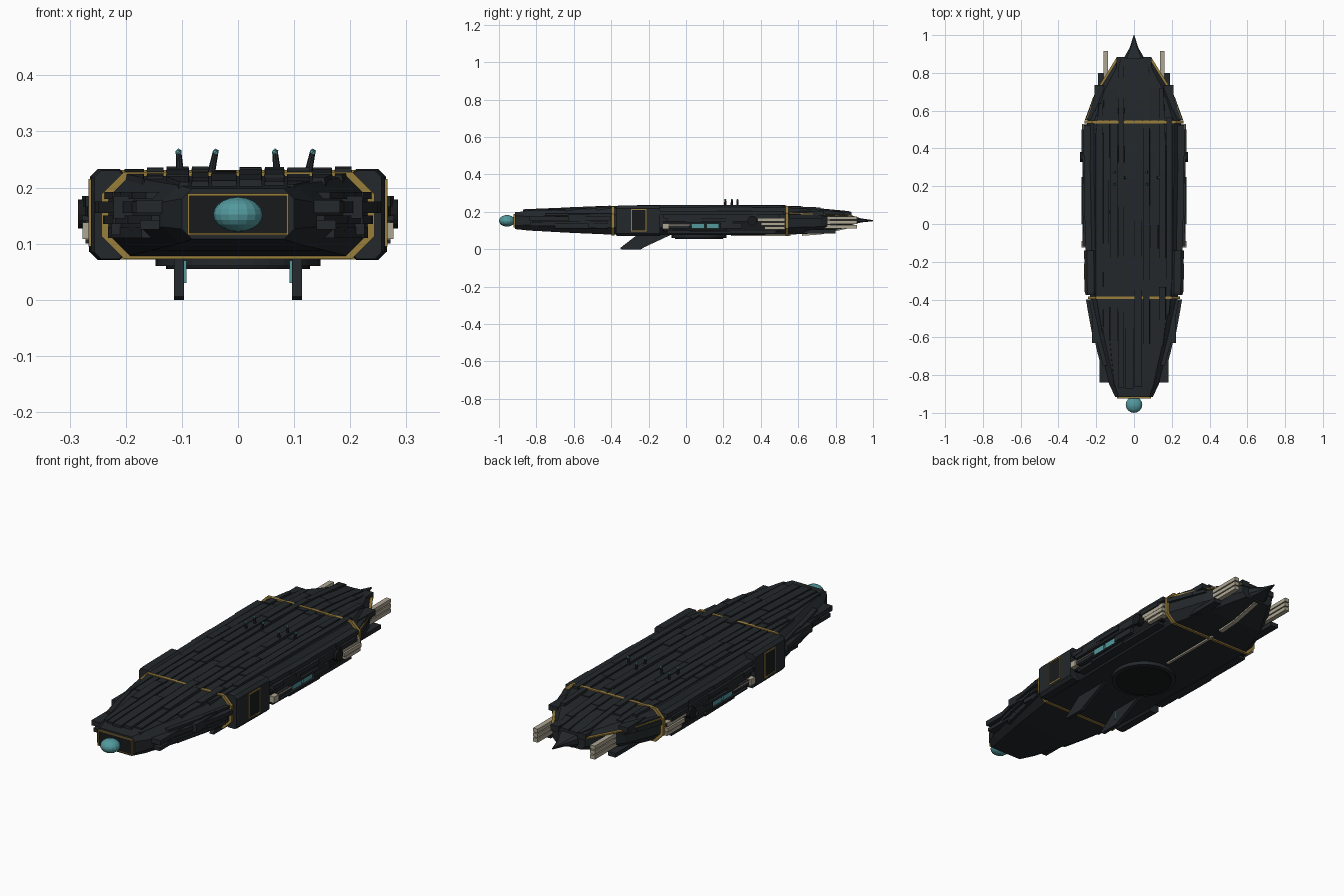
import bpy, bmesh, math, random
from mathutils import Matrix, Vector

if "Cube" in bpy.data.objects:
    bpy.data.objects.remove(bpy.data.objects["Cube"])

random.seed(7)


def material(name, rgb):
    m = bpy.data.materials.new(name)
    m.diffuse_color = (*rgb, 1)
    m.use_nodes = True
    m.node_tree.nodes["Principled BSDF"].inputs["Base Color"].default_value = m.diffuse_color
    return m


DARK = material("dark_plating", (0.017, 0.021, 0.024))
BLACK = material("black_recess", (0.009, 0.010, 0.011))
GOLD = material("gold_trim", (0.32, 0.21, 0.045))
TEAL = material("teal_glow", (0.085, 0.32, 0.34))
CREAM = material("cream_rail", (0.42, 0.38, 0.29))


def finish(bm, name, mat):
    bmesh.ops.recalc_face_normals(bm, faces=bm.faces)
    me = bpy.data.meshes.new(name)
    bm.to_mesh(me)
    bm.free()
    me.materials.append(mat)
    ob = bpy.data.objects.new(name, me)
    bpy.context.collection.objects.link(ob)
    return ob


def skin(bm, rings, caps=True):
    """Join point rings into a closed tube."""
    vs = [[bm.verts.new(p) for p in r] for r in rings]
    n = len(vs[0])
    for a, b in zip(vs, vs[1:]):
        for i in range(n):
            bm.faces.new((a[i], a[(i + 1) % n], b[(i + 1) % n], b[i]))
    if caps:
        bm.faces.new(vs[0])
        bm.faces.new(vs[-1])
    return vs


def octagon(y, w, zb, zt, c, cx=0):
    q = [(w - c, zb), (w, zb + c), (w, zt - c), (w - c, zt)]
    return [(cx + x, y, z) for x, z in q] + [(cx - x, y, z) for x, z in reversed(q)]


def box(bm, x0, x1, y0, y1, z0, z1, both=True):
    for s in ((1, -1) if both else (1,)):
        skin(bm, [[(s * x0, y, z0), (s * x1, y, z0), (s * x1, y, z1), (s * x0, y, z1)] for y in (y0, y1)])


def boxes(name, mat, items, both=True):
    bm = bmesh.new()
    for it in items:
        box(bm, *it, both=both)
    return finish(bm, name, mat)


# Main hull: y, half width, bottom, top, chamfer
SEC = [(-.915, .10, .108, .198, .018), (-.84, .135, .10, .204, .03), (-.62, .19, .088, .212, .036),
       (-.39, .232, .078, .221, .038), (-.14, .243, .077, .224, .038), (.3, .25, .077, .225, .038),
       (.54, .25, .078, .223, .038), (.72, .185, .086, .212, .035), (.88, .085, .12, .192, .02)]
bm = bmesh.new()
skin(bm, [octagon(*s) for s in SEC])
finish(bm, "hull", DARK)


def hull_at(y):
    for a, b in zip(SEC, SEC[1:]):
        if y <= b[0]:
            t = (y - a[0]) / (b[0] - a[0])
            return [p + (q - p) * t for p, q in zip(a, b)]
    return list(SEC[-1])


# Tail spike
bm = bmesh.new()
skin(bm, [octagon(*s) for s in [(.86, .06, .122, .19, .015), (.895, .045, .132, .178, .012),
                                (.935, .022, .143, .165, .006), (1.0, .002, .150, .156, .001)]])
finish(bm, "tail_spike", DARK)

# Long deck planks with staggered joints, following the hull top
bm = bmesh.new()
edges = [-.205, -.165, -.13, -.085, -.05, 0, .045, .085, .13, .17, .205]
for xa, xb in zip(edges, edges[1:]):
    y = -.84 - random.uniform(0, .05)
    while y < .86:
        y2 = min(y + random.uniform(.12, .32), .88)
        h = random.uniform(.003, .013)
        rings = []
        for yy in (y, y2):
            s = hull_at(yy)
            lim = s[1] - s[4] * .75
            a, b = max(-lim, min(lim, xa)), max(-lim, min(lim, xb))
            if b - a < .006:
                break
            z0, z1 = s[3] - .012, s[3] + h
            rings.append([(a, yy, z0), (b, yy, z0), (b - .003, yy, z1), (a + .003, yy, z1)])
        if len(rings) == 2:
            skin(bm, rings)
        y = y2
finish(bm, "deck_planks", DARK)

# Stepped armour strips along the flanks
bm = bmesh.new()
for lo, hi, ya, yb, out in [(.165, .185, -.12, .5, .031), (.148, .165, -.1, .53, .027),
                            (.185, .205, -.14, .54, .020), (.085, .097, -.1, .5, .018),
                            (.135, .15, -.82, -.42, .02), (.155, .175, -.82, -.40, .027),
                            (.18, .192, -.75, -.40, .012), (.11, .13, -.7, -.42, .010),
                            (.165, .185, .55, .73, .014), (.19, .2, .55, .68, .012)]:
    y = ya
    while y < yb - .02:
        y2 = min(y + random.uniform(.07, .17), yb)
        o = out - random.uniform(0, .009)
        for s in (1, -1):
            rings = []
            for yy in (y, y2):
                w = s * (hull_at(yy)[1] + o)
                i = s * (hull_at(yy)[1] - .03)
                rings.append([(i, yy, lo), (w, yy, lo), (w, yy, hi), (i, yy, hi)])
            skin(bm, rings)
        y = y2
finish(bm, "flank_armour", DARK)
boxes("stub_plates", DARK, [
    (.135, .182, -.84, -.63, .155, .178), (.14, .175, -.835, -.62, .125, .142),
    (.17, .222, -.63, -.40, .145, .185), (.18, .225, -.52, -.41, .115, .135),
    (.16, .208, .56, .735, .18, .205), (.15, .19, .6, .80, .085, .105),
    (.05, .092, .76, .885, .172, .2), (.03, .07, .80, .87, .118, .14)])

# Shoulder blocks with gold framed hatch
bm = bmesh.new()
for s in (1, -1):
    skin(bm, [octagon(-.375, .028, .073, .230, .012, s * .228), octagon(-.36, .032, .071, .233, .014, s * .229),
              octagon(-.14, .032, .071, .233, .014, s * .232)])
finish(bm, "shoulder_blocks", DARK)


def frame(name, ya, yb, za, zb, x0, x1, t):
    boxes(name, GOLD, [(x0, x1, ya, yb, za, za + t), (x0, x1, ya, yb, zb - t, zb),
                       (x0, x1, ya, ya + t, za, zb), (x0, x1, yb - t, yb, za, zb)])


frame("hatch_frame", -.295, -.21, .095, .215, .255, .266, .006)
boxes("hatch_panel", BLACK, [(.255, .264, -.29, -.215, .10, .21)])

# Gold octagonal bands around the hull
for nm, y, w, zb, zt in [("front_band", -.39, .243, .073, .228), ("rear_band", .54, .262, .072, .231)]:
    bm = bmesh.new()
    t = .014
    out = [octagon(yy, w, zb, zt, .04) for yy in (y - .007, y + .007)]
    inn = [octagon(yy, w - t, zb + t * .8, zt - t * .8, .036) for yy in (y + .007, y - .007)]
    skin(bm, out + inn + [out[0]], caps=False)
    bmesh.ops.remove_doubles(bm, verts=bm.verts, dist=1e-5)
    finish(bm, nm, GOLD)

# Nose: front plate, gold frame and teal lamp
boxes("nose_plate", BLACK, [(-.086, .086, -.92, -.90, .118, .187)], both=False)
boxes("nose_frame", GOLD, [(-.09, .09, -.923, -.905, .115, .119), (-.09, .09, -.923, -.905, .185, .189),
                           (-.09, -.086, -.923, -.905, .115, .189), (.086, .09, -.923, -.905, .115, .189)], both=False)
bm = bmesh.new()
bmesh.ops.create_uvsphere(bm, u_segments=16, v_segments=10, radius=1,
                          matrix=Matrix.Translation((0, -.957, .152)) @ Matrix.Diagonal((.044, .043, .031, 1)))
finish(bm, "nose_lamp", TEAL)

# Side gallery: windows, cream rails, pipes
boxes("gallery_recess", BLACK, [(.23, .254, -.12, .5, .097, .15)])
boxes("gallery_windows", TEAL, [(.24, .266, .03, .098, .11, .138), (.24, .266, .11, .177, .11, .138)])
boxes("gallery_ledges", DARK, [(.24, .272, -.07, .22, .1, .107), (.24, .268, -.1, .02, .112, .135),
                               (.24, .272, .185, .30, .112, .14), (.24, .278, .0, .25, .14, .15)])
boxes("gallery_cream_rails", CREAM, [(.24, .272, .385, .53, .148, .168), (.24, .276, .40, .53, .126, .144),
                                     (.24, .272, .42, .53, .106, .122), (.24, .277, -.125, -.09, .108, .138),
                                     (.24, .270, -.09, .03, .128, .133)])
boxes("stern_cream_rails", CREAM, [(.138, .162, .56, .915, z, z + .018) for z in (.112, .135, .158)])
boxes("stern_rail_mounts", DARK, [(.12, .17, .66, .72, .105, .182)])

# Round side ports
bm = bmesh.new()
for s in (1, -1):
    bmesh.ops.create_cone(bm, cap_ends=True, segments=16, radius1=.026, radius2=.026, depth=.03,
                          matrix=Matrix.Translation((s * .27, .355, .153)) @ Matrix.Rotation(math.pi / 2, 4, 'Y'))
finish(bm, "side_ports", BLACK)

# Gold edge lines on the stern taper
bm = bmesh.new()
for s in (1, -1):
    for (xa, ya, za), (xb, yb, zb) in [((.252, .55, .19), (.188, .72, .182)), ((.188, .72, .182), (.088, .88, .176))]:
        skin(bm, [[(s * (x - .01), y, z), (s * (x + .005), y, z), (s * (x + .005), y, z + .006),
                   (s * (x - .01), y, z + .006)] for x, y, z in ((xa, ya, za), (xb, yb, zb))])
finish(bm, "stern_gold_lines", GOLD)

# Antennas with teal tips
rods, tips = bmesh.new(), bmesh.new()
for x, y, lean in [(-.103, .21, -.003), (-.048, .245, .008), (.07, .275, -.004), (.125, .245, .008),
                   (-.103, .275, -.003), (.07, .21, -.004)]:
    d = Vector((lean, 0, .038))
    rot = d.to_track_quat('Z', 'Y').to_matrix().to_4x4()
    base = Vector((x, y, .225))
    bmesh.ops.create_cone(rods, cap_ends=True, segments=8, radius1=.007, radius2=.005, depth=d.length,
                          matrix=Matrix.Translation(base + d / 2) @ rot)
    bmesh.ops.create_icosphere(tips, subdivisions=1, radius=.0065, matrix=Matrix.Translation(base + d))
finish(rods, "antennas", DARK)
finish(tips, "antenna_tips", TEAL)

# Belly turntable: rim and darker disc
for nm, r, z0, z1, m in [("belly_rim", .147, .060, .085, DARK), ("belly_disc", .128, .055, .08, BLACK)]:
    bm = bmesh.new()
    bmesh.ops.create_cone(bm, cap_ends=True, segments=32, radius1=r, radius2=r, depth=z1 - z0,
                          matrix=Matrix.Translation((0, .07, (z0 + z1) / 2)))
    finish(bm, nm, m)

# Belly cream rails
boxes("belly_rail", CREAM, [(-.006, .006, .24, .56, .070, .082)], both=False)
bm = bmesh.new()
skin(bm, [[(-.011, y, z), (.011, y, z), (.011, y, z + .016), (-.011, y, z + .016)]
          for y, z in ((.62, .072), (.72, .079), (.87, .112))])
finish(bm, "belly_stern_rail", CREAM)

# Swept landing fins
bm = bmesh.new()
prof = [(-.353, .006), (-.345, 0), (-.24, 0), (-.225, .01), (-.07, .082), (-.25, .085)]
for s in (1, -1):
    skin(bm, [[(s * x, y, z) for y, z in prof] for x in (.096, .114)])
finish(bm, "landing_fins", DARK)
boxes("fin_lights", TEAL, [(.092, .097, -.25, -.24, .03, .07)])
